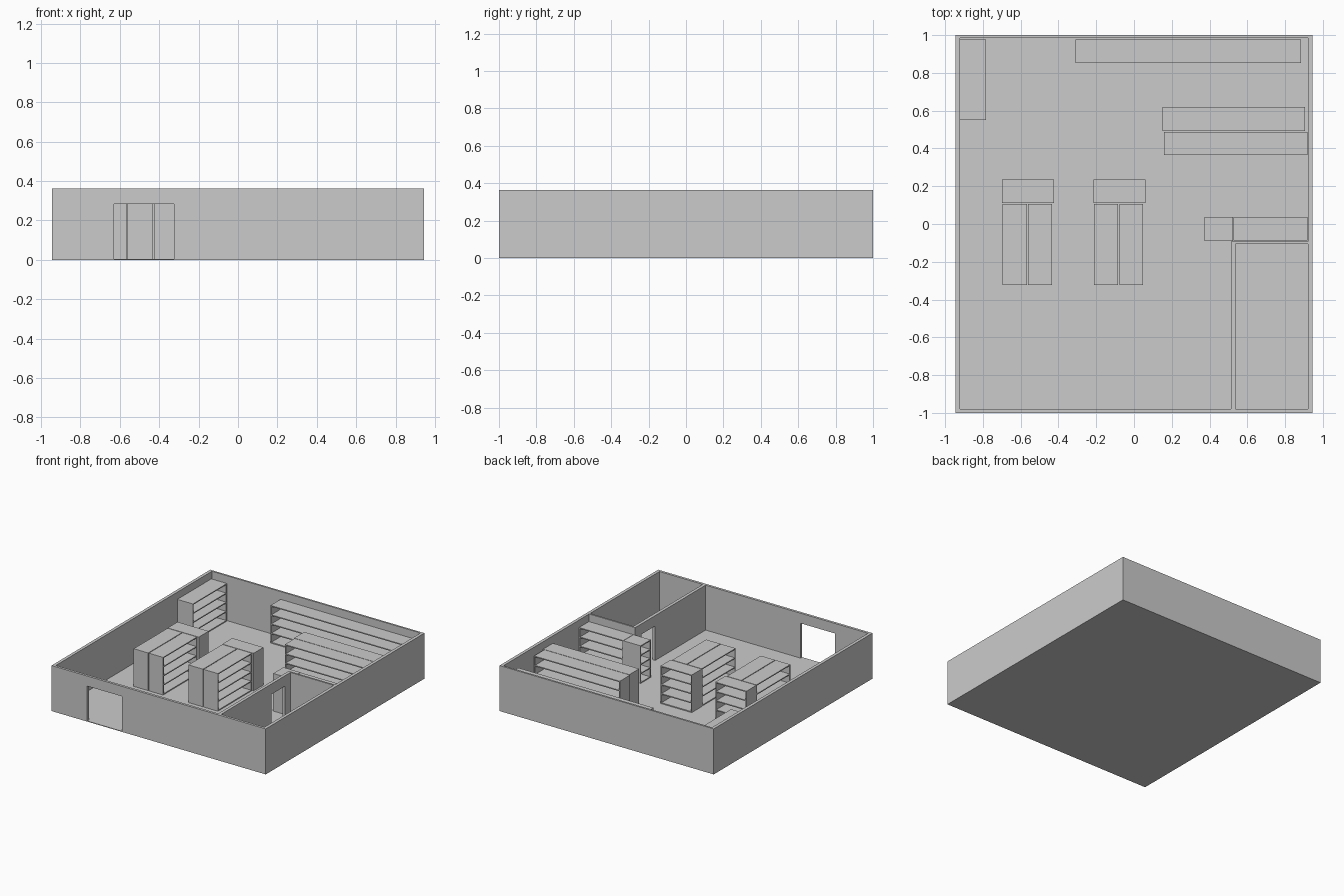
import bpy, bmesh
from mathutils import Vector

if "Cube" in bpy.data.objects:
    bpy.data.objects.remove(bpy.data.objects["Cube"])

FLOOR = 0.005
WALL_TOP = 0.363
SHELF_TOP = 0.305


def finish(name, bm):
    bmesh.ops.recalc_face_normals(bm, faces=bm.faces)
    me = bpy.data.meshes.new(name)
    bm.to_mesh(me)
    bm.free()
    ob = bpy.data.objects.new(name, me)
    bpy.context.collection.objects.link(ob)
    return ob


def add_box(bm, x0, x1, y0, y1, z0, z1):
    res = bmesh.ops.create_cube(bm, size=1)
    for v in res["verts"]:
        v.co = Vector((x0 + (v.co.x + .5) * (x1 - x0),
                       y0 + (v.co.y + .5) * (y1 - y0),
                       z0 + (v.co.z + .5) * (z1 - z0)))


def box(name, *dims):
    bm = bmesh.new()
    add_box(bm, *dims)
    return finish(name, bm)


def wall(name, axis, a0, a1, t0, t1, door=None):
    """Upright wall running along an axis, with an optional (start, end, top) doorway."""
    pts = [(a0, FLOOR)]
    if door:
        d0, d1, top = door
        pts += [(d0, FLOOR), (d0, top), (d1, top), (d1, FLOOR)]
    pts += [(a1, FLOOR), (a1, WALL_TOP), (a0, WALL_TOP)]
    bm = bmesh.new()
    place = (lambda a, t, z: (a, t, z)) if axis == "x" else (lambda a, t, z: (t, a, z))
    face = bm.faces.new([bm.verts.new(place(a, t0, z)) for a, z in pts])
    ext = bmesh.ops.extrude_face_region(bm, geom=[face])
    shift = Vector(place(0, t1 - t0, 0))
    for v in ext["geom"]:
        if isinstance(v, bmesh.types.BMVert):
            v.co += shift
    return finish(name, bm)


def shelf(name, x0, x1, y0, y1, facing, gaps=4, t=0.008):
    """Open shelving unit: back panel, two ends and evenly spaced boards."""
    bm = bmesh.new()
    z0, z1 = FLOOR, SHELF_TOP
    ax, sign = facing[1], (1 if facing[0] == "+" else -1)
    lo, hi = ((x0, x1) if ax == "x" else (y0, y1))     # depth range
    a, b = ((y0, y1) if ax == "x" else (x0, x1))       # width range

    def part(d0, d1, w0, w1, za, zb):
        if ax == "x":
            add_box(bm, d0, d1, w0, w1, za, zb)
        else:
            add_box(bm, w0, w1, d0, d1, za, zb)

    # end panels
    part(lo, hi, a, a + t, z0, z1)
    part(lo, hi, b - t, b, z0, z1)
    # back panel, opposite the open side
    if sign > 0:
        part(lo, lo + t, a + t, b - t, z0, z1)
        lo += t
    else:
        part(hi - t, hi, a + t, b - t, z0, z1)
        hi -= t
    # boards
    step = (z1 - z0 - t) / gaps
    for i in range(gaps + 1):
        part(lo, hi, a + t, b - t, z0 + i * step, z0 + i * step + t)
    return finish(name, bm)


# floor slab
box("floor", -0.945, 0.945, -1, 1, 0, FLOOR)

# outer walls, entrance in the front
wall("front_wall", "x", -0.945, 0.945, -1, -0.98, (-0.63, -0.325, 0.283))
wall("back_wall", "x", -0.945, 0.945, 0.985, 1)
wall("left_wall", "y", -0.98, 0.985, -0.945, -0.92)
wall("right_wall", "y", -0.98, 0.985, 0.92, 0.945)

# storage room partitions
wall("partition_side", "y", -0.98, -0.093, 0.513, 0.538, (-0.345, -0.175, 0.28))
wall("partition_back", "x", 0.538, 0.92, -0.107, -0.093)

# two islands: back-to-back pair with an end cap
for side, x in (("left", -0.695), ("right", -0.212)):
    shelf(side + "_island_shelf_a", x, x + 0.128, -0.322, 0.105, "-x")
    shelf(side + "_island_shelf_b", x + 0.134, x + 0.26, -0.322, 0.105, "+x")
    shelf(side + "_island_end_shelf", x - 0.003, x + 0.272, 0.11, 0.235, "+y")

# shelving along the outer walls
shelf("left_wall_shelf", -0.922, -0.783, 0.55, 0.978, "+x")
shelf("back_wall_shelf", -0.31, 0.885, 0.852, 0.978, "-y")

# long double row
shelf("row_front_shelf", 0.158, 0.918, 0.365, 0.488, "-y")
shelf("row_back_shelf", 0.15, 0.906, 0.492, 0.62, "+y")

# shelving against the storage room
shelf("partition_shelf", 0.528, 0.918, -0.088, 0.036, "+y")
shelf("partition_end_shelf", 0.374, 0.525, -0.09, 0.038, "-x")
